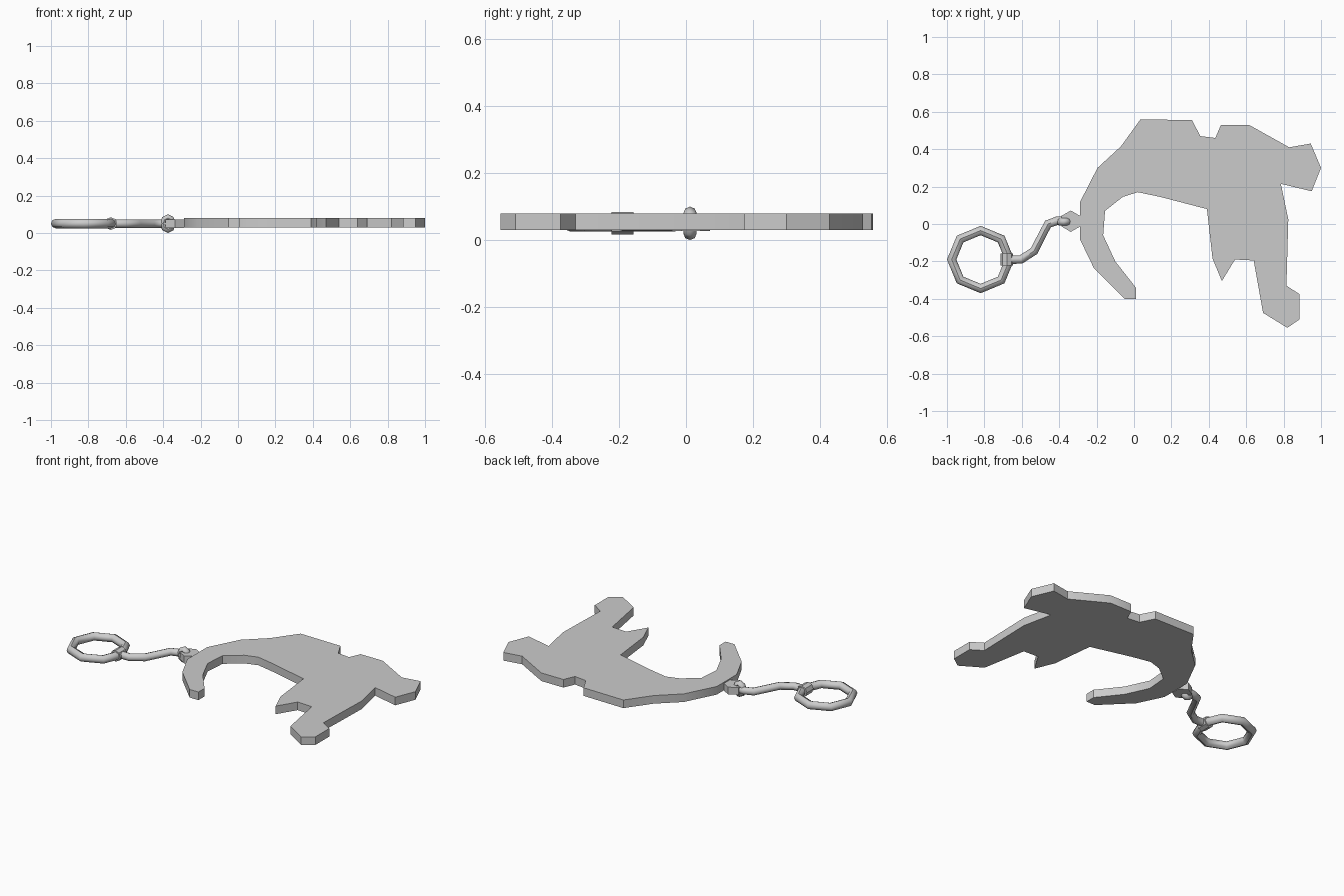
import bpy
import bmesh
import math
from mathutils import Vector

if "Cube" in bpy.data.objects:
    bpy.data.objects.remove(bpy.data.objects["Cube"], do_unlink=True)

# Single plain metal colour
metal = bpy.data.materials.new("grey_metal")
metal.use_nodes = True
metal.diffuse_color = (0.6, 0.6, 0.6, 1)
metal.node_tree.nodes["Principled BSDF"].inputs["Base Color"].default_value = metal.diffuse_color

MID = 0.05  # height of the centre line shared by all parts


def finish(obj, name, smooth_angle=30):
    """Name the part, give it the metal and smooth its shallow edges."""
    obj.name = name
    obj.data.name = name
    obj.data.materials.clear()
    obj.data.materials.append(metal)
    bpy.ops.object.select_all(action='DESELECT')
    obj.select_set(True)
    bpy.context.view_layer.objects.active = obj
    bpy.ops.object.shade_smooth_by_angle(angle=math.radians(smooth_angle))
    return obj


def plate(name, outline, bottom, top):
    """Extrude a flat outline straight up."""
    bm = bmesh.new()
    face = bm.faces.new([bm.verts.new((x, y, bottom)) for x, y in outline])
    walls = bmesh.ops.extrude_face_region(bm, geom=[face])
    moved = [v for v in walls["geom"] if isinstance(v, bmesh.types.BMVert)]
    bmesh.ops.translate(bm, verts=moved, vec=(0, 0, top - bottom))
    bmesh.ops.recalc_face_normals(bm, faces=bm.faces)
    mesh = bpy.data.meshes.new(name)
    bm.to_mesh(mesh)
    bm.free()
    obj = bpy.data.objects.new(name, mesh)
    bpy.context.collection.objects.link(obj)
    return finish(obj, name)


def ring(name, centre, major, minor, rotation=(0, 0, 0), scale=(1, 1, 1)):
    """Eight-sided ring with an eight-sided section."""
    bpy.ops.mesh.primitive_torus_add(major_segments=8, minor_segments=8,
                                     major_radius=major, minor_radius=minor,
                                     location=centre, rotation=rotation)
    obj = bpy.context.object
    obj.scale = scale
    return finish(obj, name, 46)


def prism(name, sides, centre, radius, depth, rotation=(0, 0, 0)):
    bpy.ops.mesh.primitive_cylinder_add(vertices=sides, radius=radius, depth=depth,
                                        location=centre, rotation=rotation)
    return finish(bpy.context.object, name)


def rod(name, path, radius):
    """Eight-sided tube swept along a bent path."""
    curve = bpy.data.curves.new(name, 'CURVE')
    curve.dimensions = '3D'
    curve.bevel_depth = radius
    curve.bevel_resolution = 2
    curve.use_fill_caps = True
    spline = curve.splines.new('POLY')
    spline.points.add(len(path) - 1)
    for point, (x, y) in zip(spline.points, path):
        point.co = (x, y, MID, 1)
    obj = bpy.data.objects.new(name, curve)
    bpy.context.collection.objects.link(obj)
    bpy.ops.object.select_all(action='DESELECT')
    obj.select_set(True)
    bpy.context.view_layer.objects.active = obj
    bpy.ops.object.convert(target='MESH')
    return finish(bpy.context.object, name, 46)


# Pendant silhouette, clockwise from the link: back, head, legs, curled tail
pendant_outline = [
    (-.29, .115), (-.195, .3), (-.07, .415), (.035, .56), (.31, .555), (.355, .47),
    (.435, .46), (.465, .53), (.615, .53), (.83, .41), (.945, .43), (1, .3),
    (.95, .175), (.785, .215), (.825, .025), (.815, -.33), (.885, -.375), (.885, -.51),
    (.82, -.555), (.69, -.475), (.64, -.195), (.54, -.19), (.47, -.305), (.42, -.185),
    (.39, .08), (.14, .145), (.02, .17), (-.06, .145), (-.155, .07), (-.165, -.06),
    (-.1, -.2), (.01, -.34), (.01, -.4), (-.05, -.4), (-.215, -.235), (-.29, -.08),
]
plate("pendant_plate", pendant_outline, 0.03, 0.08)

# Split ring and the collar wrapped around its tube
quarter = math.pi / 2
ring_centre = Vector((-0.82, -0.19, MID))
ring("key_ring", ring_centre, 0.155, 0.025)
prism("ring_collar", 8, ring_centre + Vector((0.14, 0, 0)), 0.034, 0.065, (quarter, 0, 0))

# Bent rod from the collar to the pendant links
rod("connecting_rod", [(-.66, -.19), (-.605, -.19), (-.535, -.145), (-.46, 0),
                       (-.41, .018), (-.36, .015)], 0.023)

# Upright link passing through the flat hexagonal link on the pendant
ring("upright_link", (-.375, .012, MID), 0.03, 0.02, (quarter, 0, 0), (.85, 1, 1))
prism("flat_link", 6, (-.338, .015, MID), 0.057, 0.045)
